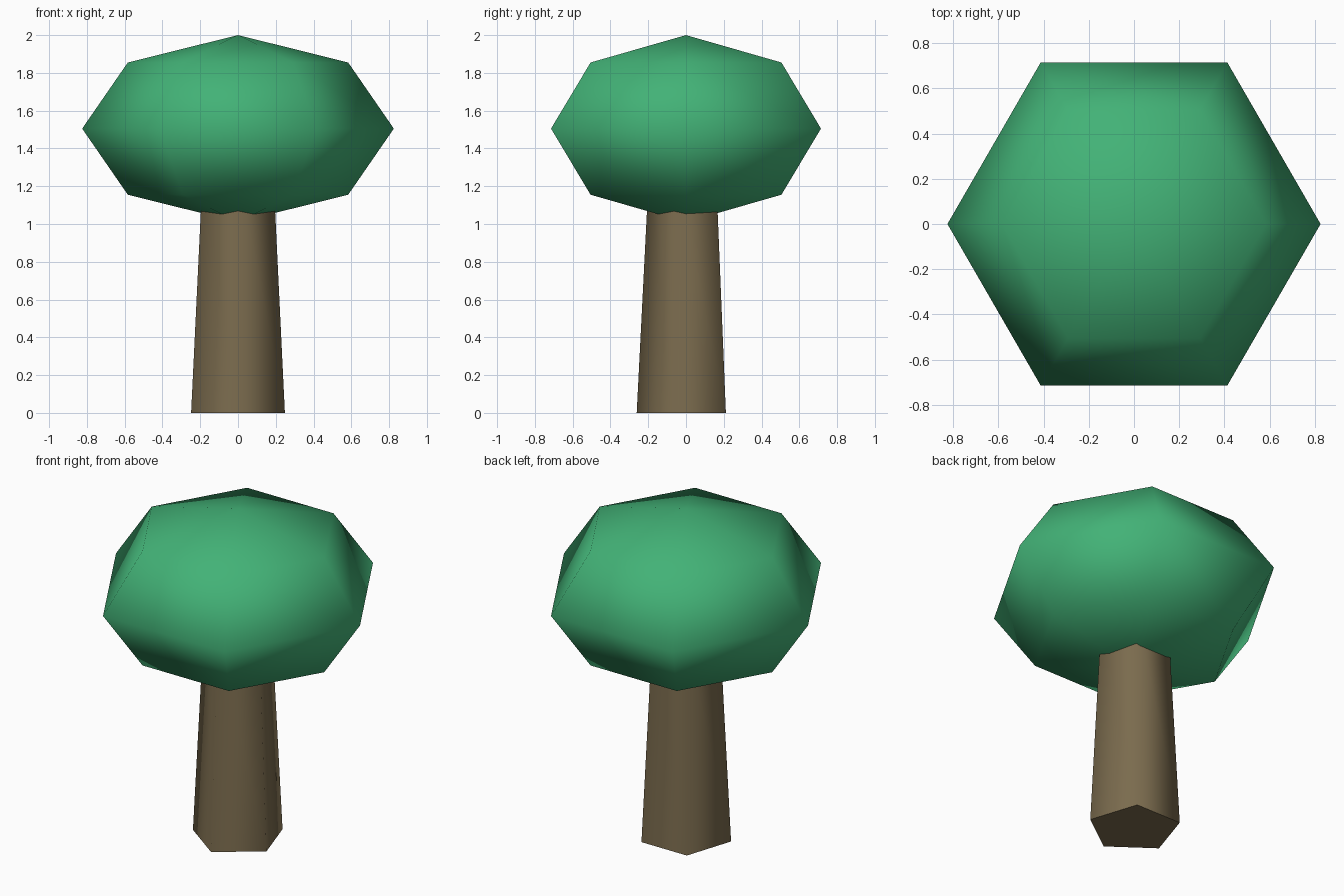
import bpy
import math

cube = bpy.data.objects.get("Cube")
if cube:
    bpy.data.objects.remove(cube, do_unlink=True)


def make_material(name, rgb):
    mat = bpy.data.materials.new(name)
    mat.use_nodes = True
    color = (*rgb, 1.0)
    mat.diffuse_color = color
    mat.node_tree.nodes["Principled BSDF"].inputs["Base Color"].default_value = color
    return mat


def finish(name, mat):
    obj = bpy.context.object
    obj.name = obj.data.name = name
    obj.data.materials.append(mat)
    return obj


leaf_green = make_material("leaf green", (0.055, 0.445, 0.183))
bark_brown = make_material("bark brown", (0.197, 0.148, 0.076))

# Trunk: tapered five-sided column with one corner at the front
height = 1.3
bpy.ops.mesh.primitive_cone_add(vertices=5, radius1=0.261, radius2=0.195,
                                depth=height, location=(0, 0, height / 2))
trunk = finish("trunk", bark_brown)
trunk.rotation_euler.z = math.pi
bpy.ops.object.transform_apply(location=False, rotation=True, scale=False)
# Sides shade round, end caps stay flat
for face in trunk.data.polygons:
    face.use_smooth = abs(face.normal.z) < 0.5

# Canopy: flattened six-sided ball with corners at left and right, smooth all over
bpy.ops.mesh.primitive_uv_sphere_add(segments=6, ring_count=4, radius=1,
                                     location=(0, 0, 1.505))
canopy = finish("canopy", leaf_green)
canopy.scale = (0.825, 0.825, 0.495)
canopy.rotation_euler.z = math.radians(30)
bpy.ops.object.transform_apply(location=False, rotation=True, scale=True)
bpy.ops.object.shade_smooth()
